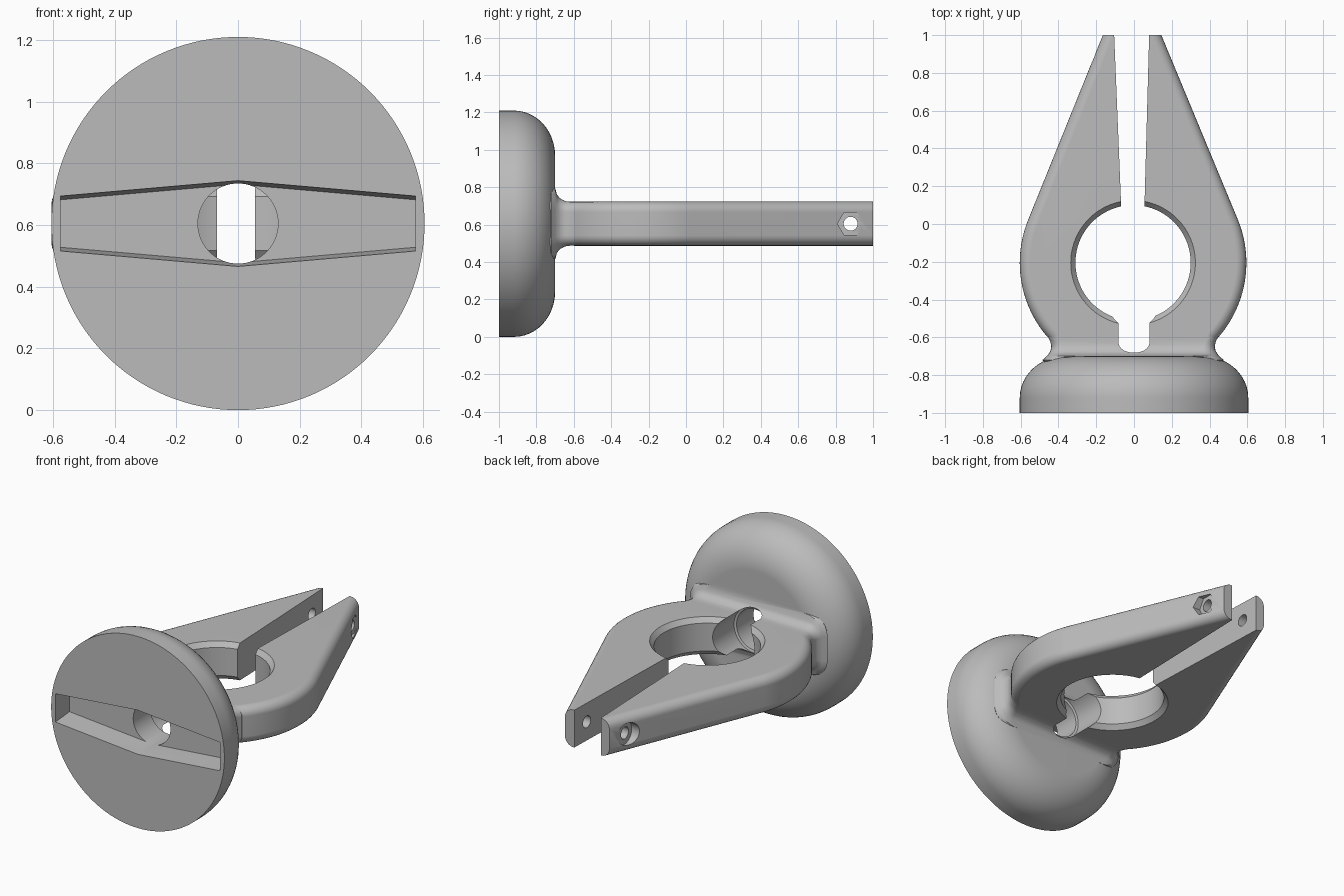
import bpy, bmesh
from math import sin, cos, pi, radians, sqrt
from mathutils import Vector

cube = bpy.data.objects.get("Cube")
if cube:
    bpy.data.objects.remove(cube, do_unlink=True)

MID = 0.605          # height of the centre line
HALF = 0.118         # half thickness of the jaws
CX = -0.005          # sideways centre of the jaws
RING_Y = -0.205      # centre of the round opening

grey = bpy.data.materials.new("plain grey")
grey.use_nodes = True
grey.diffuse_color = (0.5, 0.5, 0.5, 1)
grey.node_tree.nodes["Principled BSDF"].inputs["Base Color"].default_value = (0.5, 0.5, 0.5, 1)


def loft(name, rings, round_edges=None, radius=0.055):
    """Skin a list of equal point rings into a closed solid."""
    bm = bmesh.new()
    loops = [[bm.verts.new(p) for p in ring] for ring in rings]
    n = len(loops[0])
    for a, b in zip(loops, loops[1:]):
        for i in range(n):
            j = (i + 1) % n
            bm.faces.new((a[i], a[j], b[j], b[i]))
    bm.faces.new(loops[0])
    bm.faces.new(loops[-1])
    bmesh.ops.recalc_face_normals(bm, faces=bm.faces)
    if round_edges:
        edges = [e for e in bm.edges if round_edges(e)]
        bmesh.ops.bevel(bm, geom=edges, offset=radius, segments=6,
                        profile=0.5, affect='EDGES')
        bmesh.ops.recalc_face_normals(bm, faces=bm.faces)
    mesh = bpy.data.meshes.new(name)
    bm.to_mesh(mesh)
    bm.free()
    mesh.materials.append(grey)
    obj = bpy.data.objects.new(name, mesh)
    bpy.context.collection.objects.link(obj)
    return obj


def circle(axis, centre, r, n=64, turn=0.0):
    """Points of a circle facing along the given axis."""
    pts = []
    for i in range(n):
        a = turn + 2 * pi * i / n
        u, v = r * cos(a), r * sin(a)
        offset = {"x": (0, u, v), "y": (u, 0, v), "z": (u, v, 0)}[axis]
        pts.append(Vector(centre) + Vector(offset))
    return pts


def combine(target, tool, operation):
    mod = target.modifiers.new(operation.lower(), 'BOOLEAN')
    mod.operation = operation
    mod.solver = 'EXACT'
    mod.object = tool
    bpy.context.view_layer.objects.active = target
    bpy.ops.object.modifier_apply(modifier=mod.name)
    bpy.data.objects.remove(tool, do_unlink=True)


# Round base with a flat front and a softly curved back
steps = [radians(90 * i / 12) for i in range(13)]
base_rings = [circle("y", (0, -1, MID), 0.605, 128)]
base_rings += [circle("y", (0, -0.92 + 0.22 * sin(a), MID), 0.365 + 0.24 * cos(a), 128)
               for a in steps]
base = loft("clamp_body", base_rings)

# Jaws as one tapered plate with rounded outer edges
arc = [radians(-41 + 63 * i / 20) for i in range(21)]
right_side = [(CX + 0.6 * cos(a), RING_Y + 0.6 * sin(a)) for a in arc] + [(0.145, 1)]
left_side = [(CX - 0.6 * cos(a), RING_Y + 0.6 * sin(a)) for a in arc] + [(-0.165, 1)]
outline = right_side + left_side[::-1]


def outer_rim(e):
    a, b = (v.co for v in e.verts)
    return abs(a.z - b.z) < 0.01 and abs(a.y - b.y) > 0.001


jaws = loft("jaws", [[(x, y, MID + s * HALF) for x, y in outline] for s in (-1, 1)],
            outer_rim)


# Flared neck between the jaws and the base
def rounded_box(y, w, h, r):
    pts = []
    for k, (sx, sz) in enumerate(((1, 1), (-1, 1), (-1, -1), (1, -1))):
        for i in range(7):
            a = pi / 2 * (k + i / 6)
            pts.append((CX + sx * (w - r) + r * cos(a), y, MID + sz * (h - r) + r * sin(a)))
    return pts


neck_rings = [rounded_box(-0.5, 0.44, HALF - 0.0005, 0.055)]
for y, w in ((-0.6, 0.45), (-0.62, 0.439), (-0.64, 0.434), (-0.655, 0.433), (-0.67, 0.437),
             (-0.68, 0.442), (-0.69, 0.449), (-0.7, 0.457), (-0.72, 0.48)):
    t = min(1, max(0, (-0.62 - y) / 0.08))
    flare = 1 - sqrt(1 - t * t)
    neck_rings.append(rounded_box(y, w, HALF - 0.0005 + 0.075 * flare, 0.055 + 0.06 * flare))
neck_rings.append(rounded_box(-0.8, 0.42, 0.15, 0.08))
neck = loft("neck", neck_rings)

combine(base, jaws, 'UNION')
combine(base, neck, 'UNION')

# Round opening with chamfered rims
opening = [(-0.2, 0.33), (-HALF, 0.33), (-0.088, 0.305),
           (0.088, 0.305), (HALF, 0.33), (0.2, 0.33)]
combine(base, loft("opening", [circle("z", (CX, RING_Y, MID + z), r, 96)
                               for z, r in opening]), 'DIFFERENCE')

# Widening gap between the jaws
gap = [(-0.06, -0.1), (0.05, -0.1), (0.083, 1.1), (-0.109, 1.1)]
combine(base, loft("gap", [[(x, y, MID + z) for x, y in gap] for z in (-0.3, 0.3)]),
        'DIFFERENCE')

# Tapered slot across the front of the base
def slot_ring(y, trim):
    half = [(-0.575, 0.09 - trim), (0, 0.14 - trim), (0.575, 0.09 - trim)]
    return ([(x, y, MID + h) for x, h in half] +
            [(x, y, MID - h) for x, h in half[::-1]])


combine(base, loft("slot", [slot_ring(-1.01, 0), slot_ring(-0.86, 0.013)]), 'DIFFERENCE')

# Stepped bore from the slot into the opening
bore = [(-0.9, 0.13), (-0.69, 0.13), (-0.685, 0.144), (-0.4, 0.144)]
combine(base, loft("bore", [circle("y", (0, y, MID), r) for y, r in bore]), 'DIFFERENCE')

# Bolt hole through the tips, with a hexagonal and a round recess
for name, x0, x1, r, n in (("bolt_hole", -0.5, 0.5, 0.037, 32),
                           ("nut_recess", 0.172, 0.4, 0.07, 6),
                           ("head_recess", -0.4, -0.188, 0.07, 40)):
    combine(base, loft(name, [circle("x", (x, 0.88, MID), r, n) for x in (x0, x1)]),
            'DIFFERENCE')

# Smooth curved faces, crisp edges
bpy.ops.object.select_all(action='DESELECT')
base.select_set(True)
bpy.context.view_layer.objects.active = base
bpy.ops.object.shade_smooth_by_angle(angle=radians(30))
weighted = base.modifiers.new("even_shading", 'WEIGHTED_NORMAL')
weighted.keep_sharp = True
